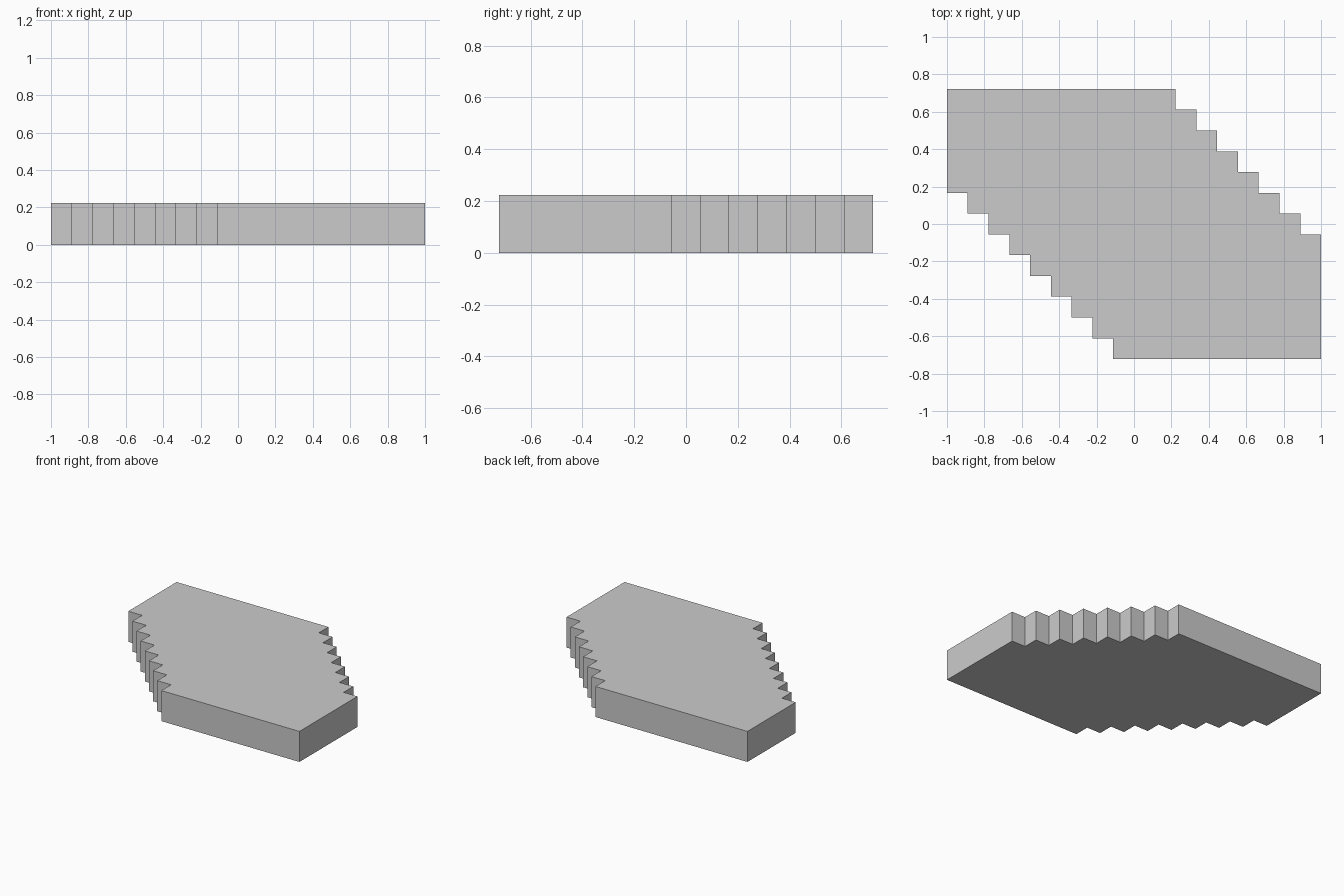
import bpy, bmesh

if "Cube" in bpy.data.objects:
    bpy.data.objects.remove(bpy.data.objects["Cube"])

U = 1 / 9          # step size of the staircase edges
HEIGHT = 2 * U


def stairs(x, y, count, sign):
    """Corner points of a stepped diagonal, moving sideways then along y."""
    pts = [(x, y)]
    for _ in range(count):
        if sign > 0:               # left edge: right, then down
            pts += [(x + 1, y), (x + 1, y - 1)]
            x, y = x + 1, y - 1
        else:                      # right edge: left, then up (mirrors down, right)
            pts += [(x - 1, y), (x - 1, y + 1)]
            x, y = x - 1, y + 1
    return pts


# Outline, counter-clockwise: left stairs, front right corner, right stairs, back left corner
outline = stairs(-9, 1.5, 8, 1) + [(9, -6.5)] + stairs(9, -0.5, 7, -1) + [(-9, 6.5)]

# Solid plate extruded from the outline
bm = bmesh.new()
face = bm.faces.new([bm.verts.new((x * U, y * U, 0)) for x, y in outline])
top = bmesh.ops.extrude_face_region(bm, geom=[face], use_keep_orig=True)
bmesh.ops.translate(bm, vec=(0, 0, HEIGHT),
                    verts=[g for g in top["geom"] if isinstance(g, bmesh.types.BMVert)])
bmesh.ops.recalc_face_normals(bm, faces=bm.faces[:])

mesh = bpy.data.meshes.new("stepped_plate")
bm.to_mesh(mesh)
bm.free()
plate = bpy.data.objects.new("stepped_plate", mesh)
bpy.context.collection.objects.link(plate)
